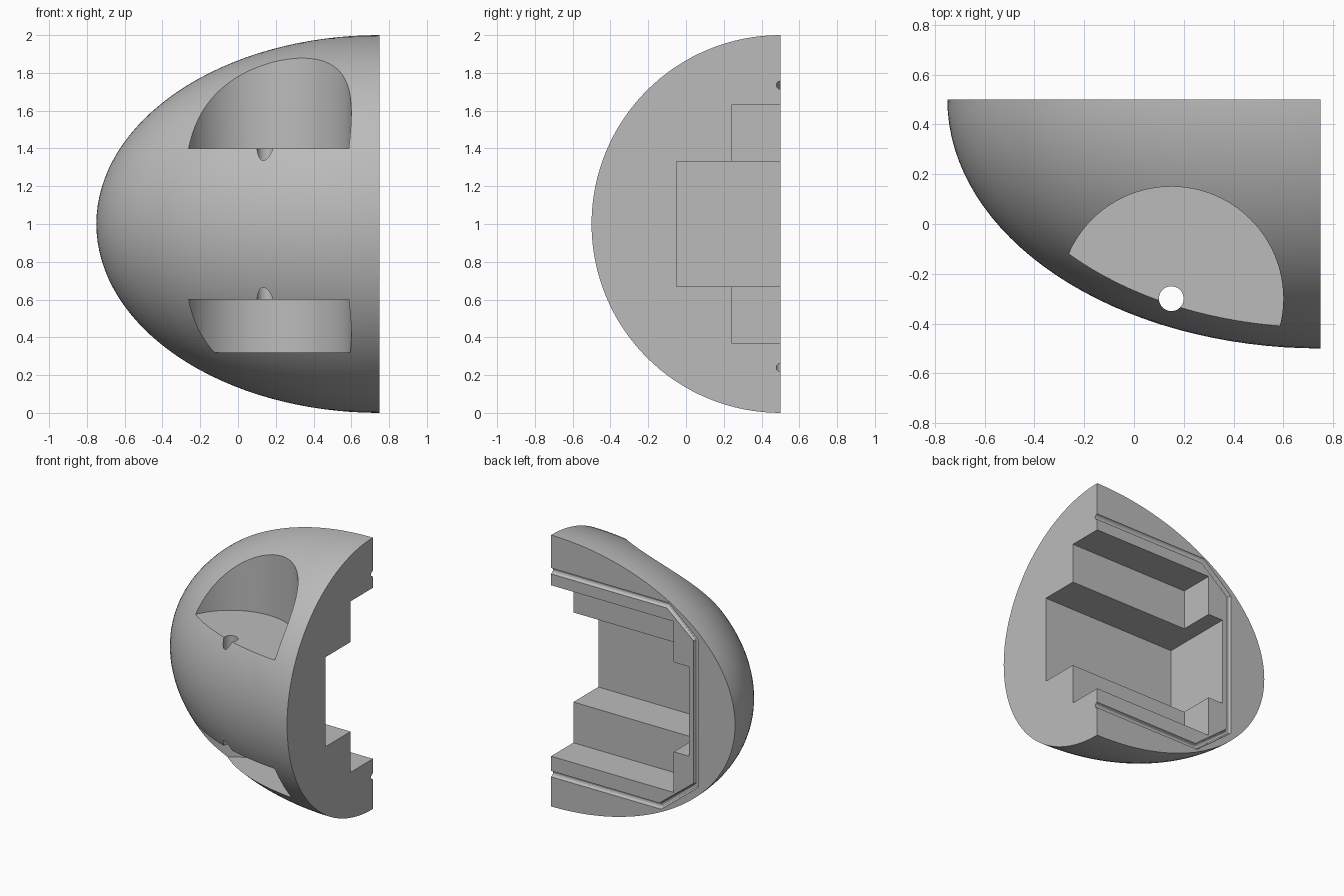
import bpy
import bmesh
from math import radians
from mathutils import Matrix, Vector

cube = bpy.data.objects.get("Cube")
if cube:
    bpy.data.objects.remove(cube)

grey = bpy.data.materials.new("plain grey")
colour = (0.5, 0.5, 0.5, 1)
grey.diffuse_color = colour
grey.use_nodes = True
grey.node_tree.nodes["Principled BSDF"].inputs["Base Color"].default_value = colour


def link(name, bm):
    bmesh.ops.recalc_face_normals(bm, faces=bm.faces)
    mesh = bpy.data.meshes.new(name)
    bm.to_mesh(mesh)
    bm.free()
    mesh.materials.append(grey)
    ob = bpy.data.objects.new(name, mesh)
    bpy.context.collection.objects.link(ob)
    return ob


def box(name, low, high):
    low, high = Vector(low), Vector(high)
    bm = bmesh.new()
    place = Matrix.Translation((low + high) / 2) @ Matrix.Diagonal((*(high - low), 1))
    bmesh.ops.create_cube(bm, size=1, matrix=place)
    return link(name, bm)


def upright_cylinder(name, radius, bottom, top, sides):
    bm = bmesh.new()
    place = Matrix.Translation((0.15, -0.3, (bottom + top) / 2))
    bmesh.ops.create_cone(bm, cap_ends=True, segments=sides, radius1=radius,
                          radius2=radius, depth=top - bottom, matrix=place)
    return link(name, bm)


def groove_tube(name, points, radius):
    # Round tube swept along a bent path, turned into a mesh
    curve = bpy.data.curves.new(name, "CURVE")
    curve.dimensions = "3D"
    curve.bevel_depth = radius
    curve.bevel_resolution = 4
    curve.use_fill_caps = True
    spline = curve.splines.new("POLY")
    spline.points.add(len(points) - 1)
    for point, (x, z) in zip(spline.points, points):
        point.co = (x, 0.5, z, 1)
    source = bpy.data.objects.new(name + " path", curve)
    bpy.context.collection.objects.link(source)
    bpy.context.view_layer.update()
    mesh = bpy.data.meshes.new_from_object(
        source.evaluated_get(bpy.context.evaluated_depsgraph_get()))
    bpy.data.objects.remove(source)
    bm = bmesh.new()
    bm.from_mesh(mesh)
    bmesh.ops.remove_doubles(bm, verts=bm.verts, dist=0.0001)
    return link(name, bm)


# Quarter of a long ellipsoid, sliced flat on its back and its left side
bm = bmesh.new()
bmesh.ops.create_uvsphere(bm, u_segments=128, v_segments=64, radius=1,
                          matrix=Matrix.Diagonal((1.5, 1, 1, 1)))
for normal in ((1, 0, 0), (0, 1, 0)):
    cut = bmesh.ops.bisect_plane(bm, geom=bm.verts[:] + bm.edges[:] + bm.faces[:],
                                 dist=0.0001, plane_co=(0, 0, 0), plane_no=normal,
                                 clear_outer=True)
    rim = [e for e in cut["geom_cut"] if isinstance(e, bmesh.types.BMEdge)]
    bmesh.ops.holes_fill(bm, edges=rim, sides=0)
bmesh.ops.translate(bm, verts=bm.verts, vec=(0.75, 0.5, 1))
shell = link("half_shell", bm)

cutters = [
    # Round pockets on the front, and the screw hole that joins them
    upright_cylinder("upper_pocket", 0.45, 1.4, 2.2, 96),
    upright_cylinder("lower_pocket", 0.45, 0.32, 0.6, 96),
    upright_cylinder("screw_hole", 0.05, 0.5, 1.5, 32),
    # Stepped cavity in the back, open on the left side
    box("shallow_cavity", (-0.25, 0.24, 0.37), (0.9, 0.7, 1.63)),
    box("deep_cavity", (-0.375, -0.05, 0.67), (0.9, 0.7, 1.33)),
    # Seal groove around the cavity
    groove_tube("seal_groove", [(0.9, 1.735), (-0.2, 1.735), (-0.43, 1.54),
                                (-0.43, 0.47), (-0.14, 0.24), (0.9, 0.24)], 0.022),
]
for cutter in cutters:
    cutter.hide_render = True
    mod = shell.modifiers.new(cutter.name, "BOOLEAN")
    mod.operation = "DIFFERENCE"
    mod.solver = "EXACT"
    mod.object = cutter

# Bake the cuts and remove the cutters
bpy.context.view_layer.update()
baked = bpy.data.meshes.new_from_object(
    shell.evaluated_get(bpy.context.evaluated_depsgraph_get()))
shell.modifiers.clear()
shell.data = baked
for cutter in cutters:
    bpy.data.objects.remove(cutter)

bpy.ops.object.select_all(action="DESELECT")
shell.select_set(True)
bpy.context.view_layer.objects.active = shell
bpy.ops.object.shade_smooth_by_angle(angle=radians(30))
